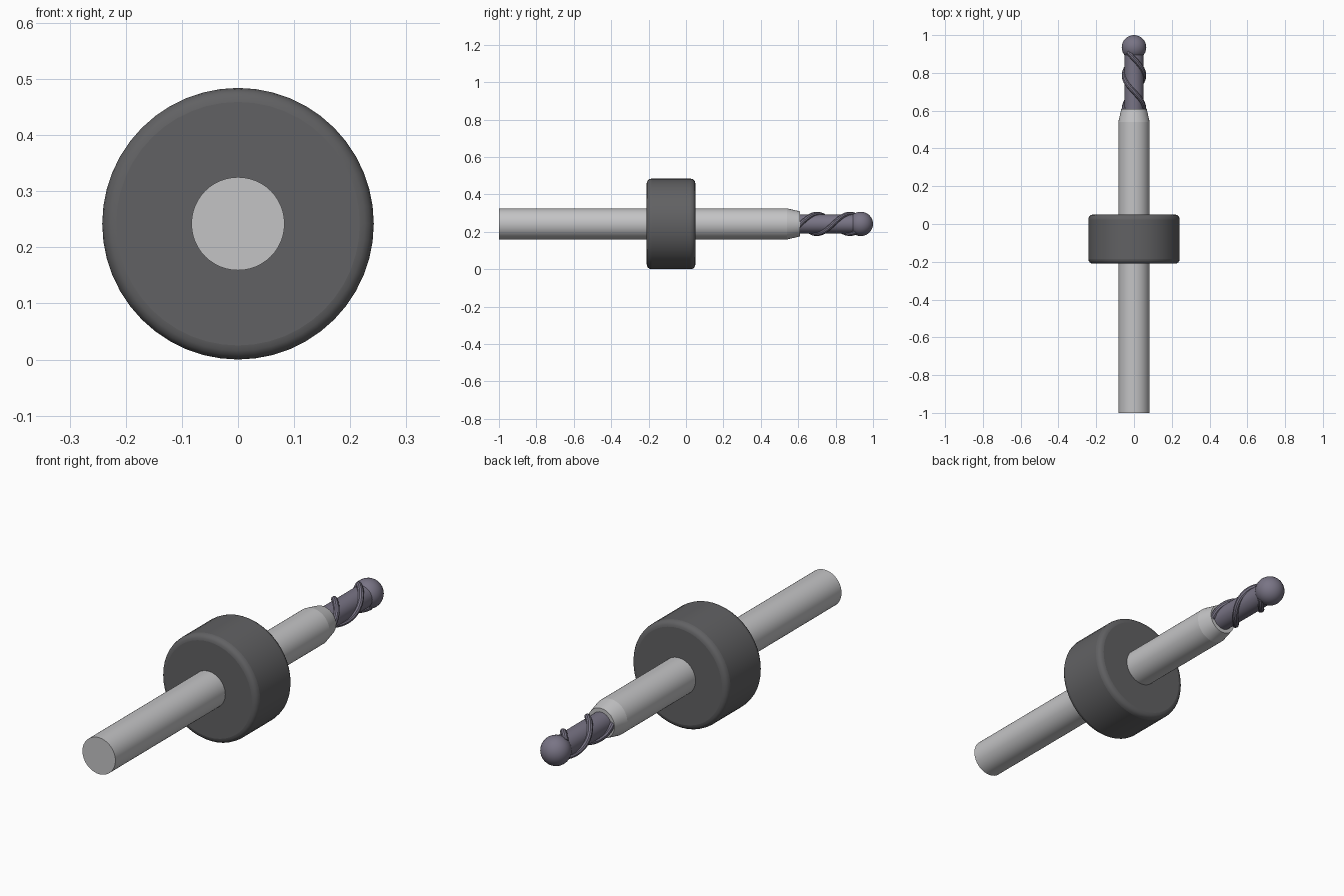
import bpy
import math
from mathutils import Vector

if "Cube" in bpy.data.objects:
    bpy.data.objects.remove(bpy.data.objects["Cube"], do_unlink=True)

AXIS_Z = 0.242


def material(name, rgb, metallic=0.0):
    mat = bpy.data.materials.new(name)
    mat.use_nodes = True
    color = (*rgb, 1.0)
    mat.diffuse_color = color
    mat.node_tree.nodes["Principled BSDF"].inputs["Base Color"].default_value = color
    return mat


steel = material("light steel", (0.55, 0.55, 0.56))
rubber = material("dark grey collar", (0.12, 0.12, 0.125))
carbide = material("purple grey carbide", (0.19, 0.175, 0.235))


def finish(obj, name, mat):
    obj.name = name
    obj.data.materials.append(mat)
    bpy.ops.object.select_all(action="DESELECT")
    obj.select_set(True)
    bpy.context.view_layer.objects.active = obj
    bpy.ops.object.shade_smooth_by_angle(angle=math.radians(35))
    return obj


def rod(name, y0, y1, r0, r1, mat, sides=48):
    """Round bar or cone lying along y, from y0 to y1."""
    bpy.ops.mesh.primitive_cone_add(
        vertices=sides, radius1=r0, radius2=r1, depth=y1 - y0,
        location=(0, (y0 + y1) / 2, AXIS_Z), rotation=(-math.pi / 2, 0, 0))
    return finish(bpy.context.object, name, mat)


# Shank with tapered neck
rod("shank", -1.0, 0.54, 0.083, 0.083, steel)
rod("neck_taper", 0.54, 0.61, 0.083, 0.067, steel)

# Depth collar with rounded rims
collar = rod("collar", -0.21, 0.05, 0.242, 0.242, rubber)
bevel = collar.modifiers.new("rounded_rim", "BEVEL")
bevel.width = 0.025
bevel.segments = 4
bevel.limit_method = "ANGLE"
bevel.angle_limit = math.radians(40)

# Cutter core and ball nose
rod("cutter_core", 0.60, 0.92, 0.05, 0.05, carbide, 32)
bpy.ops.mesh.primitive_uv_sphere_add(
    segments=32, ring_count=16, radius=0.065,
    location=(0, 0.935, AXIS_Z), rotation=(-math.pi / 2, 0, 0))
finish(bpy.context.object, "ball_nose", carbide)


def flute(name, phase):
    """Cutting edge wound around the core as a thin tube."""
    curve = bpy.data.curves.new(name, "CURVE")
    curve.dimensions = "3D"
    curve.bevel_depth = 0.013
    curve.bevel_resolution = 3
    curve.use_fill_caps = True
    steps = 60
    spline = curve.splines.new("POLY")
    spline.points.add(steps)
    for i, point in enumerate(spline.points):
        y = 0.60 + 0.31 * i / steps
        a = phase + math.pi * (y - 0.70) / 0.175
        point.co = (0.052 * math.cos(a), y, AXIS_Z + 0.052 * math.sin(a), 1)
    obj = bpy.data.objects.new(name, curve)
    bpy.context.collection.objects.link(obj)
    bpy.ops.object.select_all(action="DESELECT")
    obj.select_set(True)
    bpy.context.view_layer.objects.active = obj
    bpy.ops.object.convert(target="MESH")
    finish(bpy.context.object, name, carbide)


for side, phase in (("upper", math.pi / 2), ("lower", -math.pi / 2)):
    flute(side + "_flute", phase)
